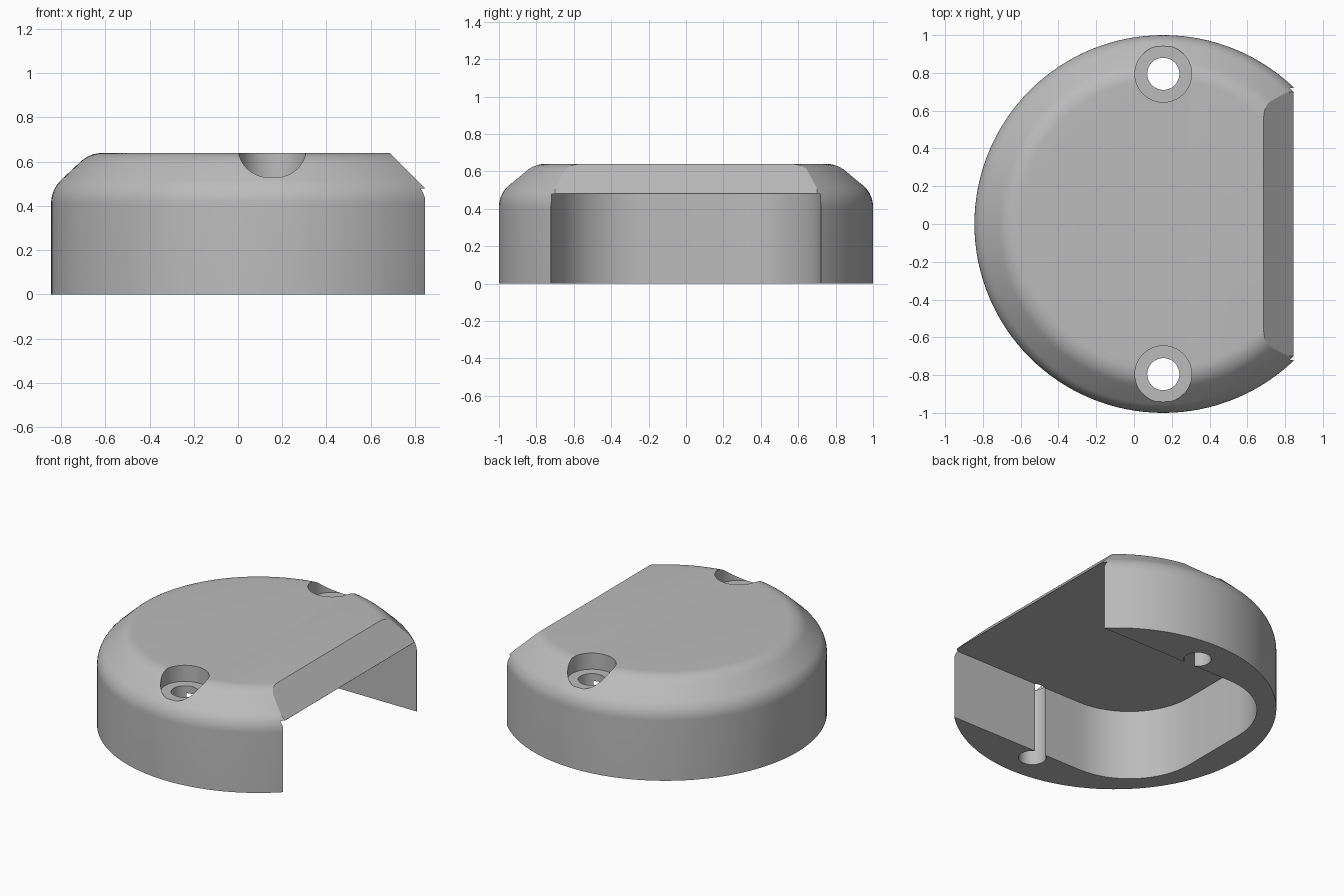
import bpy, bmesh, math
from mathutils import Vector

if "Cube" in bpy.data.objects:
    bpy.data.objects.remove(bpy.data.objects["Cube"])

CX = 0.155          # centre of the round outline
FLAT_X = 0.845      # flat, open side


def finish(bm, name):
    bmesh.ops.recalc_face_normals(bm, faces=bm.faces)
    mesh = bpy.data.meshes.new(name)
    bm.to_mesh(mesh)
    bm.free()
    ob = bpy.data.objects.new(name, mesh)
    bpy.context.collection.objects.link(ob)
    return ob


def prism(name, points, offset):
    """Extrude a closed outline along an offset vector."""
    bm = bmesh.new()
    face = bm.faces.new([bm.verts.new(p) for p in points])
    ext = bmesh.ops.extrude_face_region(bm, geom=[face])
    verts = [g for g in ext["geom"] if isinstance(g, bmesh.types.BMVert)]
    bmesh.ops.translate(bm, verts=verts, vec=Vector(offset))
    return finish(bm, name)


def cylinder(name, x, y, r, z0, z1, n=64):
    pts = [(x + r * math.cos(2 * math.pi * i / n),
            y + r * math.sin(2 * math.pi * i / n), z0) for i in range(n)]
    return prism(name, pts, (0, 0, z1 - z0))


# housing: round body turned from a profile with a softened bevel
profile = [(1, 0), (1, 0.41)]
R = 0.15
for k in range(1, 9):                       # lower rounding
    a = math.radians(45 * k / 8)
    profile.append((1 - R + R * math.cos(a), 0.41 + R * math.sin(a)))
for k in range(9):                          # upper rounding
    a = math.radians(45 + 45 * k / 8)
    profile.append((0.765 + R * math.cos(a), 0.64 - R + R * math.sin(a)))
N = 128
bm = bmesh.new()
rings = [[bm.verts.new((CX + r * math.cos(2 * math.pi * i / N),
                        r * math.sin(2 * math.pi * i / N), z))
          for i in range(N)] for r, z in profile]
for lo, hi in zip(rings, rings[1:]):
    for i in range(N):
        j = (i + 1) % N
        bm.faces.new((lo[i], lo[j], hi[j], hi[i]))
bm.faces.new(rings[0][::-1])
bm.faces.new(rings[-1])
housing = finish(bm, "housing")

# cutter: flat side with sloped top edge
side = [(FLAT_X, -0.2), (FLAT_X, 0.481), (0.586, 0.74), (2, 0.74), (2, -0.2)]
cutters = [prism("side_cutter", [(x, -1.5, z) for x, z in side], (0, 3, 0))]

# cutter: open cavity with rounded inner corners
W, END, CR = 0.72, -0.645, 0.48
outline = [(1.4, W, -0.2)]
for sy, start in ((1, 90), (-1, 180)):
    for k in range(17):
        a = math.radians(start + 90 * k / 16)
        outline.append((END + CR + CR * math.cos(a),
                        sy * (W - CR) + CR * math.sin(a), -0.2))
outline.append((1.4, -W, -0.2))
cutters.append(prism("cavity_cutter", outline, (0, 0, 0.68)))

# cutters: screw holes and their recesses
for label, y in (("front", -0.795), ("back", 0.795)):
    cutters.append(cylinder(label + "_recess_cutter", CX, y, 0.15, 0.53, 0.8))
    cutters.append(cylinder(label + "_hole_cutter", CX, y, 0.085, -0.1, 0.6))

bpy.context.view_layer.objects.active = housing
housing.select_set(True)
for c in cutters:
    c.hide_render = True
    mod = housing.modifiers.new(c.name, 'BOOLEAN')
    mod.operation = 'DIFFERENCE'
    mod.solver = 'EXACT'
    mod.object = c
    bpy.ops.object.modifier_apply(modifier=mod.name)
for c in cutters:
    bpy.data.objects.remove(c)

# colour and shading
grey = bpy.data.materials.new("light_grey")
grey.diffuse_color = (0.5, 0.5, 0.5, 1)
grey.use_nodes = True
grey.node_tree.nodes["Principled BSDF"].inputs["Base Color"].default_value = grey.diffuse_color
housing.data.materials.clear()
housing.data.materials.append(grey)
for p in housing.data.polygons:
    p.material_index = 0
bpy.ops.object.shade_smooth_by_angle(angle=math.radians(25))
